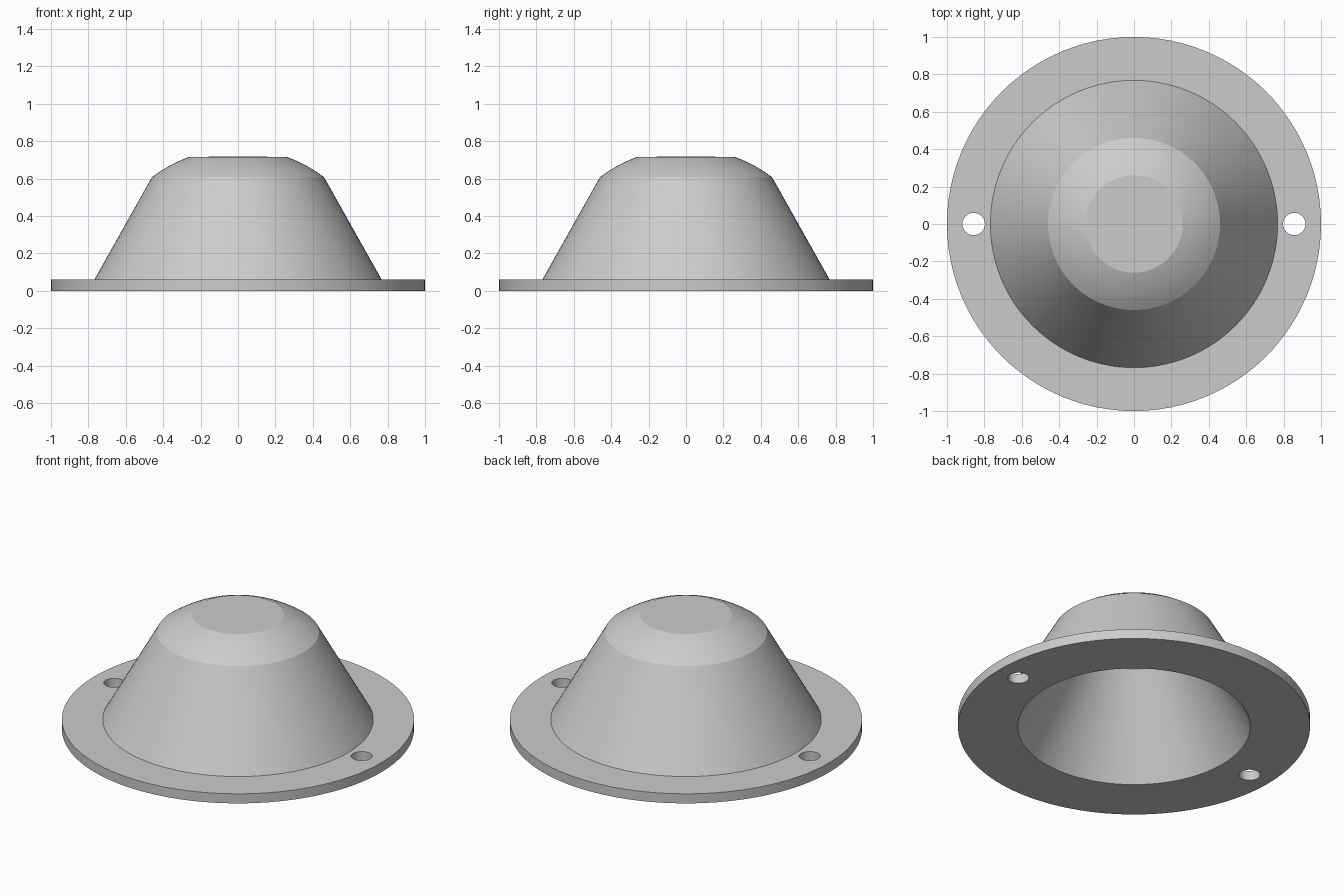
import bpy, bmesh, math
from mathutils import Vector

cube = bpy.data.objects.get("Cube")
if cube:
    bpy.data.objects.remove(cube)

SEGMENTS = 96

grey = bpy.data.materials.new("light grey")
grey.use_nodes = True
colour = (0.6, 0.6, 0.6, 1)
grey.diffuse_color = colour
grey.node_tree.nodes["Principled BSDF"].inputs["Base Color"].default_value = colour


def arc(radius, r_start, r_end, steps):
    """Profile points on a sphere about the origin, between two distances from the axis."""
    a, b = (math.acos(r / radius) for r in (r_start, r_end))
    angles = [a + (b - a) * i / steps for i in range(steps + 1)]
    return [(radius * math.cos(t), radius * math.sin(t)) for t in angles]


def lathe(name, profile):
    """Revolve an (r, z) profile about the vertical axis."""
    bm = bmesh.new()
    verts = [bm.verts.new((r, 0, z)) for r, z in profile]
    edges = [bm.edges.new(pair) for pair in zip(verts, verts[1:])]
    bmesh.ops.spin(bm, geom=verts + edges, cent=Vector(), axis=Vector((0, 0, 1)),
                   angle=math.tau, steps=SEGMENTS, use_merge=True)
    bmesh.ops.remove_doubles(bm, verts=bm.verts, dist=0.0001)
    bmesh.ops.recalc_face_normals(bm, faces=bm.faces)
    mesh = bpy.data.meshes.new(name)
    bm.to_mesh(mesh)
    bm.free()
    mesh.materials.append(grey)
    obj = bpy.data.objects.new(name, mesh)
    bpy.context.collection.objects.link(obj)
    return obj


# Hollow dome and flange: flat top, rounded shoulder, cone, rim, then the inside
outside = [(0, 0.717)] + arc(0.762, 0.26, 0.46, 6)
rim = [(0.768, 0.06), (1, 0.06), (1, 0), (0.66, 0)]
inside = arc(0.66, 0.337, 0, 8)
housing = lathe("flanged_dome", outside + rim + inside)

# Screw holes through the flange
for side in (-1, 1):
    bpy.ops.mesh.primitive_cylinder_add(vertices=32, radius=0.06, depth=0.3,
                                        location=(side * 0.857, 0, 0))
    cutter = bpy.context.object
    cutter.name = "hole_cutter"
    cutter.hide_render = True
    cutter.data.materials.append(grey)
    # keep the cutter below the sloping wall
    cutter.location.z = -0.05
    cut = housing.modifiers.new("screw_hole", 'BOOLEAN')
    cut.operation = 'DIFFERENCE'
    cut.solver = 'EXACT'
    cut.object = cutter
    bpy.ops.object.select_all(action='DESELECT')
    housing.select_set(True)
    bpy.context.view_layer.objects.active = housing
    bpy.ops.object.modifier_apply(modifier=cut.name)
    bpy.data.objects.remove(cutter)

bpy.ops.object.shade_smooth_by_angle(angle=math.radians(15))
